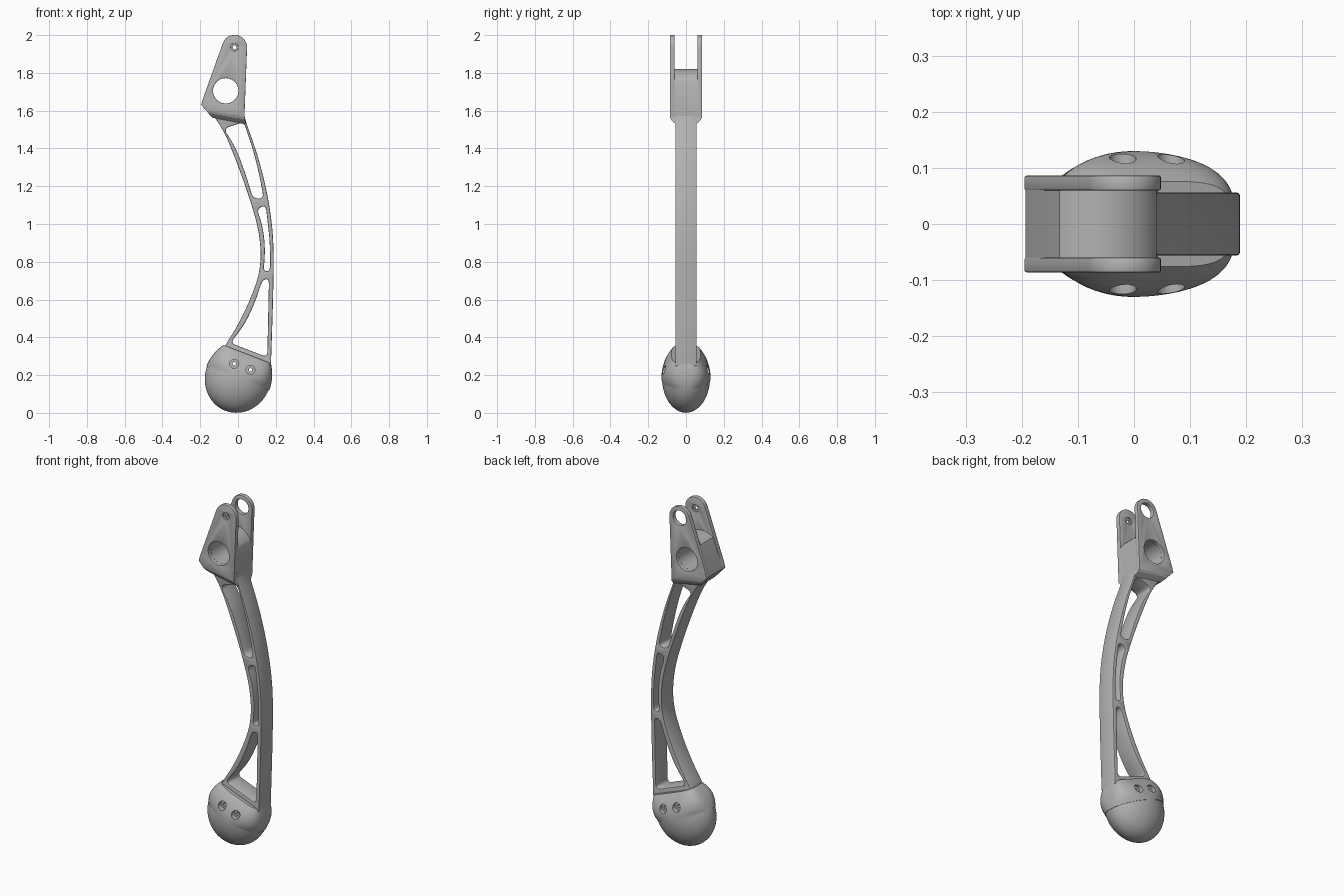
import bpy, bmesh, math
from mathutils import Vector, Matrix

cube = bpy.data.objects.get("Cube")
if cube:
    bpy.data.objects.remove(cube, do_unlink=True)

metal = bpy.data.materials.new("grey_metal")
metal.use_nodes = True
metal.diffuse_color = (0.45, 0.45, 0.45, 1)
metal.node_tree.nodes["Principled BSDF"].inputs["Base Color"].default_value = (0.45, 0.45, 0.45, 1)


def select(ob):
    bpy.ops.object.select_all(action='DESELECT')
    ob.select_set(True)
    bpy.context.view_layer.objects.active = ob


def finish(ob, angle=35):
    ob.data.materials.clear()
    ob.data.materials.append(metal)
    select(ob)
    bpy.ops.object.shade_smooth_by_angle(angle=math.radians(angle))
    return ob


def from_bmesh(name, bm):
    bmesh.ops.recalc_face_normals(bm, faces=bm.faces)
    me = bpy.data.meshes.new(name)
    bm.to_mesh(me)
    bm.free()
    ob = bpy.data.objects.new(name, me)
    bpy.context.collection.objects.link(ob)
    return ob


def circle(x, z, r, n=40):
    return [Vector((x + r * math.cos(a), z + r * math.sin(a)))
            for a in (math.tau * i / n for i in range(n))]


def rounded(points, r):
    """Round sharp corners by r and blend gentle bends fully."""
    pts = [Vector(p) for p in points]
    out = []
    for i, p in enumerate(pts):
        a, b = pts[i - 1] - p, pts[(i + 1) % len(pts)] - p
        gentle = a.angle(b) > math.radians(145)
        ta, tb = 0.48 * a.length, 0.48 * b.length
        if not gentle:
            ta, tb = min(r, ta), min(r, tb)
        s, e = p + a.normalized() * ta, p + b.normalized() * tb
        for k in range(7):
            t = k / 6
            out.append(s * (1 - t) ** 2 + p * 2 * t * (1 - t) + e * t * t)
    return out


def plate(name, loops, y0, y1, bevel=0.0):
    """Extrude an x-z outline with holes between two y positions."""
    cu = bpy.data.curves.new(name, 'CURVE')
    cu.dimensions = '2D'
    cu.fill_mode = 'BOTH'
    cu.extrude = (y1 - y0) / 2 - bevel
    cu.bevel_depth = bevel
    cu.bevel_resolution = 1
    cu.offset = -bevel
    for loop in loops:
        sp = cu.splines.new('POLY')
        sp.points.add(len(loop) - 1)
        for q, p in zip(sp.points, loop):
            q.co = (p[0], p[1], 0, 1)
        sp.use_cyclic_u = True
    ob = bpy.data.objects.new(name, cu)
    bpy.context.collection.objects.link(ob)
    select(ob)
    bpy.ops.object.convert(target='MESH')
    ob = bpy.context.view_layer.objects.active
    ob.data.transform(Matrix.Translation((0, (y0 + y1) / 2, 0)) @ Matrix.Rotation(math.pi / 2, 4, 'X'))
    bm = bmesh.new()
    bm.from_mesh(ob.data)
    bmesh.ops.remove_doubles(bm, verts=bm.verts, dist=0.00005)
    bmesh.ops.recalc_face_normals(bm, faces=bm.faces)
    bm.to_mesh(ob.data)
    bm.free()
    return finish(ob)


# Curved beam with three windows
outer = [(0.03, 1.59), (0.045, 1.53), (0.10, 1.38), (0.15, 1.19), (0.18, 1.01), (0.19, 0.85),
         (0.186, 0.6), (0.174, 0.245), (-0.07, 0.335), (-0.07, 0.355), (0.0, 0.465), (0.065, 0.6),
         (0.112, 0.73), (0.123, 0.85), (0.105, 0.99), (0.06, 1.14), (0.0, 1.31),
         (-0.07, 1.485), (-0.14, 1.59)]
windows = [
    [(-0.075, 1.505), (0.03, 1.54), (0.078, 1.40), (0.112, 1.265), (0.136, 1.135),
     (0.08, 1.135), (0.04, 1.265), (-0.01, 1.40)],
    [(0.10, 1.08), (0.147, 1.10), (0.158, 1.0), (0.167, 0.92), (0.17, 0.84), (0.169, 0.75),
     (0.135, 0.75), (0.143, 0.84), (0.14, 0.92), (0.127, 1.0)],
    [(0.13, 0.705), (0.164, 0.71), (0.155, 0.295), (-0.04, 0.37), (0.037, 0.47), (0.092, 0.59)],
]
plate("curved_beam", [rounded(outer, 0.01)] + [rounded(w, 0.03) for w in windows],
      -0.056, 0.056, 0.005)

# Clevis plates: small pin hole in front, large one behind
PIN, BORE = (-0.018, 1.935), (-0.065, 1.705)
tip = [(PIN[0] + 0.066 * math.cos(a), PIN[1] + 0.066 * math.sin(a))
       for a in (math.radians(d) for d in range(0, 161, 10))]
side = tip + [(-0.185, 1.665), (-0.195, 1.63), (-0.165, 1.597), (0.034, 1.565)]
for name, y0, y1, pin_r in (("front_clevis_plate", -0.086, -0.06, 0.02),
                            ("back_clevis_plate", 0.06, 0.086, 0.042)):
    plate(name, [side, circle(*BORE, 0.067), circle(*PIN, pin_r)], y0, y1, 0.003)
plate("pin_hole_seat", [circle(*PIN, 0.021), circle(*PIN, 0.01)], -0.077, -0.068)

# Boss filling the clevis around the bore
arc = [(BORE[0] + 0.115 * math.cos(a), BORE[1] + 0.115 * math.sin(a))
       for a in (math.radians(d) for d in range(24, 131, 6))]
plate("clevis_boss", [arc + [(-0.185, 1.662), (-0.193, 1.63), (-0.165, 1.598), (0.034, 1.566)],
                      circle(*BORE, 0.067)], -0.062, 0.062)

# Tapered neck from clevis to beam
bm = bmesh.new()
for x, z, w in ((-0.165, 1.6, 0.086), (0.034, 1.568, 0.086), (-0.158, 1.587, 0.08),
                (0.037, 1.553, 0.08), (-0.135, 1.562, 0.056), (0.043, 1.53, 0.056)):
    for s in (-1, 1):
        bm.verts.new((x, s * w, z))
bmesh.ops.convex_hull(bm, input=bm.verts)
finish(from_bmesh("tapered_neck", bm), 20)

# Foot: rings stacked along a tilted axis
TILT = Matrix.Translation((0, 0, 0.186)) @ Matrix.Rotation(math.radians(21.2), 4, 'Y')


def loft(name, rings, n=72):
    bm = bmesh.new()
    rows = []
    for h, rx, ry, power in rings:
        row = []
        for i in range(n):
            a = math.tau * i / n
            c, s = math.cos(a), math.sin(a)
            x = math.copysign(abs(c) ** (2 / power), c) * rx
            y = math.copysign(abs(s) ** (2 / power), s) * ry
            row.append(bm.verts.new(TILT @ Vector((x, y, h))))
        rows.append(row)
    for a, b in zip(rows, rows[1:]):
        for i in range(n):
            j = (i + 1) % n
            bm.faces.new((a[i], a[j], b[j], b[i]))
    bm.faces.new(rows[0])
    bm.faces.new(rows[-1])
    return from_bmesh(name, bm)


shell_rings = [(-0.004, 0.174, 0.126, 2), (-0.004, 0.178, 0.13, 2)]
for k in range(13):
    t = k / 12
    shell_rings.append((0.134 * t, 0.178 - 0.043 * t ** 2, 0.13 - 0.054 * t ** 2.1, 2 + 1.8 * t))
shell = loft("foot_shell", shell_rings)

# Screw holes sunk into both sides of the shell
bm = bmesh.new()
for x, z in ((-0.02, 0.26), (0.066, 0.228)):
    for r, y, depth in ((0.024, -0.145, 0.1), (0.024, 0.145, 0.1), (0.009, 0, 0.25)):
        place = Matrix.Translation((x, y, z)) @ Matrix.Rotation(math.pi / 2, 4, 'X')
        bmesh.ops.create_cone(bm, cap_ends=True, segments=28, radius1=r, radius2=r,
                              depth=depth, matrix=place)
cutter = from_bmesh("screw_hole_cutter", bm)
cutter.hide_render = True
mod = shell.modifiers.new("screw_holes", 'BOOLEAN')
mod.operation = 'DIFFERENCE'
mod.solver = 'EXACT'
mod.use_self = True
mod.object = cutter
select(shell)
bpy.ops.object.modifier_apply(modifier=mod.name)
bpy.data.objects.remove(cutter, do_unlink=True)
finish(shell)

# Rounded sole below the seam
sole_rings = []
for k in range(21):
    a = math.radians(89 * k / 20)
    sole_rings.append((-0.187 * math.sin(a), 0.174 * math.cos(a), 0.127 * math.cos(a), 2))
finish(loft("foot_sole", sole_rings))
